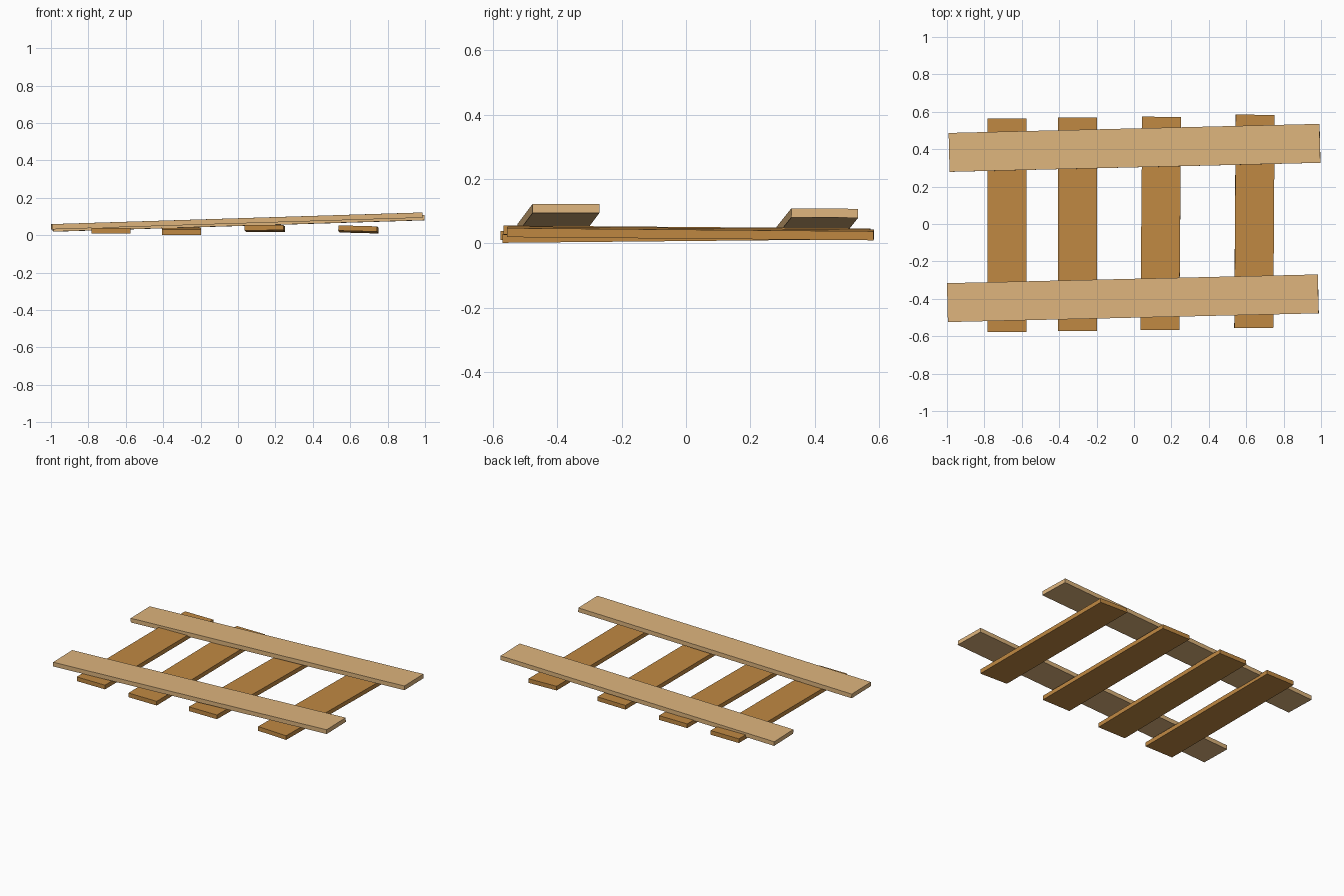
import bpy
from math import radians

if "Cube" in bpy.data.objects:
    bpy.data.objects.remove(bpy.data.objects["Cube"])


def material(name, color):
    m = bpy.data.materials.new(name)
    m.diffuse_color = color
    m.use_nodes = True
    m.node_tree.nodes["Principled BSDF"].inputs["Base Color"].default_value = m.diffuse_color
    return m


rail_wood = material("light_wood", (0.73, 0.46, 0.205, 1))
slat_wood = material("dark_wood", (0.53, 0.25, 0.055, 1))


def plank(name, size, loc, rot, mat):
    bpy.ops.mesh.primitive_cube_add(size=1, location=loc, rotation=[radians(a) for a in rot])
    o = bpy.context.object
    o.name = name
    o.scale = size
    bpy.ops.object.transform_apply(location=False, rotation=False, scale=True)
    o.data.materials.append(mat)
    return o


# Four loosely laid slats underneath: centre and tilt in degrees
slats = [
    ((-0.68, -0.007, 0.025), (0.05, 0.0, 0.0)),
    ((-0.303, -0.001, 0.021), (0.55, 0.0, 0.0)),
    ((0.143, 0.003, 0.036), (-0.45, -0.4, -0.5)),
    ((0.644, 0.014, 0.031), (-0.5, 1.5, -0.4)),
]
for i, (loc, rot) in enumerate(slats):
    plank(f"slat_{i + 1}", (0.208, 1.14, 0.028), loc, rot, slat_wood)

# Two long rails resting across the slats, sloping up to the right
plank("front_rail", (1.984, 0.208, 0.028), (-0.006, -0.397, 0.0765), (0, -1.8, 1.35), rail_wood)
plank("back_rail", (1.984, 0.208, 0.028), (0.003, 0.407, 0.0635), (-0.3, -1.75, 1.4), rail_wood)
